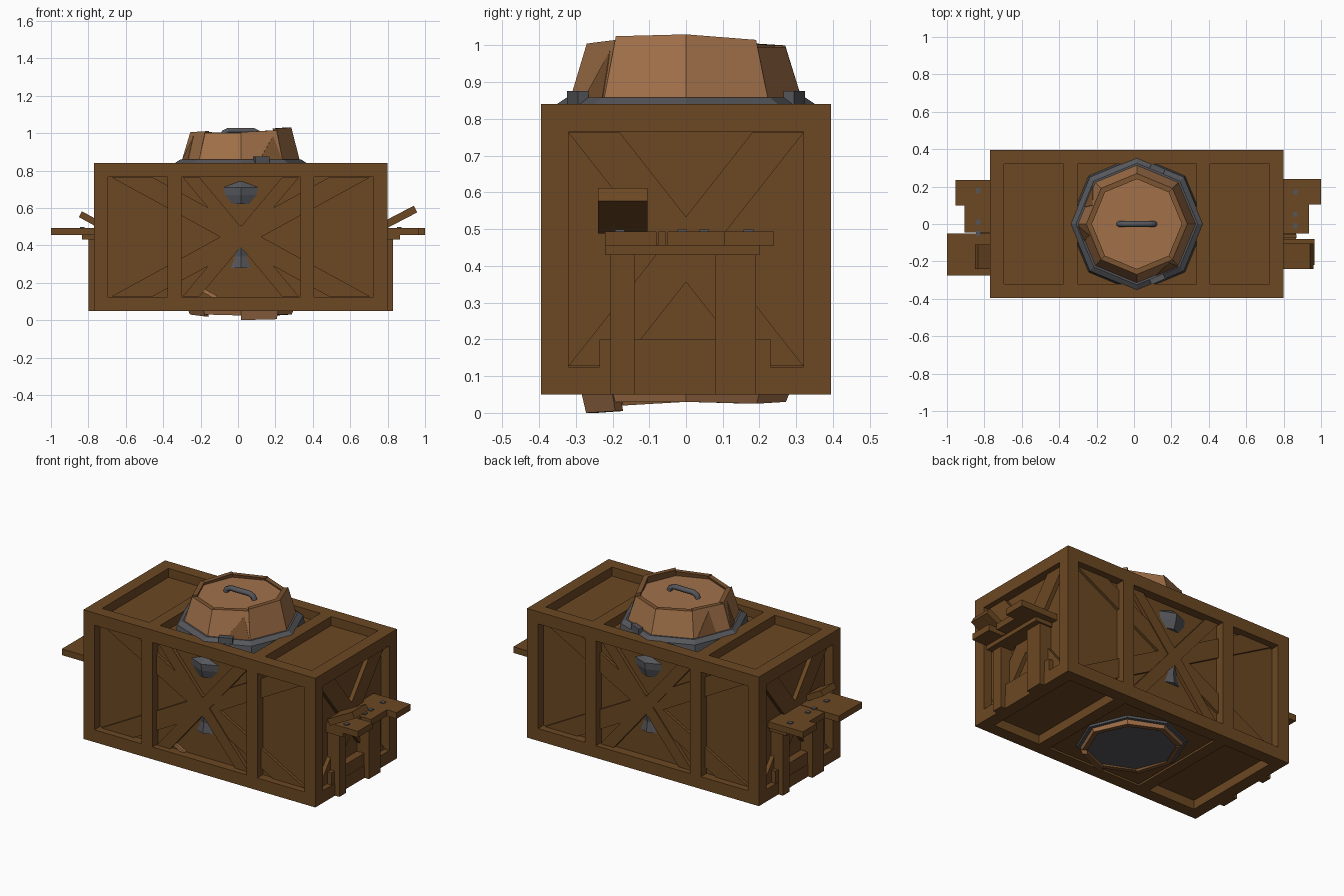
import bpy, bmesh, math
from mathutils import Vector, Matrix

if "Cube" in bpy.data.objects:
    bpy.data.objects.remove(bpy.data.objects["Cube"])

def material(name, rgb):
    m = bpy.data.materials.new(name)
    m.diffuse_color = (*rgb, 1)
    m.use_nodes = True
    m.node_tree.nodes["Principled BSDF"].inputs["Base Color"].default_value = m.diffuse_color
    return m

WOOD = material("brown wood", (0.150, 0.064, 0.016))
PALE = material("pale copper wood", (0.36, 0.165, 0.068))
MID = material("mid brown wood", (0.20, 0.088, 0.030))
IRON = material("dark iron", (0.092, 0.094, 0.104))

def finish(name, bm, *mats):
    bmesh.ops.recalc_face_normals(bm, faces=bm.faces)
    me = bpy.data.meshes.new(name)
    bm.to_mesh(me)
    bm.free()
    for m in mats:
        me.materials.append(m)
    ob = bpy.data.objects.new(name, me)
    bpy.context.collection.objects.link(ob)
    return ob

def box(name, x0, x1, y0, y1, z0, z1, mat=WOOD, turn=None):
    """Box from its limits, optionally turned (angle, axis) about its centre."""
    bm = bmesh.new()
    bmesh.ops.create_cube(bm, size=1)
    bm.transform(Matrix.Diagonal((abs(x1 - x0), abs(y1 - y0), abs(z1 - z0), 1)))
    if turn:
        bm.transform(Matrix.Rotation(turn[0], 4, turn[1]))
    bm.transform(Matrix.Translation(((x0 + x1) / 2, (y0 + y1) / 2, (z0 + z1) / 2)))
    return finish(name, bm, mat)

def extrude_poly(name, pts, vec, mat):
    bm = bmesh.new()
    f = bm.faces.new([bm.verts.new(p) for p in pts])
    r = bmesh.ops.extrude_face_region(bm, geom=[f])
    bmesh.ops.translate(bm, vec=vec, verts=[v for v in r["geom"] if isinstance(v, bmesh.types.BMVert)])
    return finish(name, bm, mat)

def octagon(r, z):
    return [Vector((CX + r * math.cos(i * math.pi / 4), r * math.sin(i * math.pi / 4), z)) for i in range(8)]

def lathe(name, profile, mat):
    """Eight-sided solid with capped ends from (radius, z) pairs."""
    bm = bmesh.new()
    rings = [[bm.verts.new(p) for p in octagon(r, z)] for r, z in profile]
    for a, b in zip(rings, rings[1:]):
        for i in range(8):
            j = (i + 1) % 8
            bm.faces.new((a[i], a[j], b[j], b[i]))
    bm.faces.new(rings[0])
    bm.faces.new(rings[-1])
    return finish(name, bm, mat)

CX, HX, HY, Z0, Z1 = 0.015, 0.785, 0.395, 0.05, 0.84
T, D = 0.075, 0.055          # frame width and recess depth
ZC = (Z0 + Z1) / 2

# Inner panels of the crate
box("inner_panels", CX - HX + D, CX + HX - D, -HY + D, HY - D, Z0 + D, Z1 - D)
box("bottom_centre_panel", CX - 0.32, CX + 0.32, -0.325, 0.325, Z0 + 0.012, Z0 + D)

# Frame bars
for sx in (-1, 1):
    xa, xb = CX + sx * (HX - T), CX + sx * HX
    for sy in (-1, 1):
        box("corner_post", xa, xb, sy * (HY - T), sy * HY, Z0, Z1)
    for z in (Z0, Z1 - T):
        box("end_rail", xa, xb, -HY + T, HY - T, z, z + T)
        box("cross_rail", CX + sx * 0.318, CX + sx * 0.392, -HY + T, HY - T, z, z + T)
    for sy in (-1, 1):
        box("middle_post", CX + sx * 0.318, CX + sx * 0.392, sy * (HY - T), sy * HY, Z0 + T, Z1 - T)
for sy in (-1, 1):
    for z in (Z0, Z1 - T):
        box("long_rail", CX - HX + T, CX + HX - T, sy * (HY - T), sy * HY, z, z + T)

# Crossed braces: reach = brace middle at the window top, w = level width
def brace(name, place, reach, w, depth_vec):
    h = 0.3175
    for s in (-1, 1):
        pts = [(s * reach - w / 2, h), (s * reach + w / 2, h), (-s * reach + w / 2, -h), (-s * reach - w / 2, -h)]
        extrude_poly(name, [place(u, v + ZC) for u, v in pts], depth_vec, WOOD)

for s in (-1, 1):
    y, x = s * (HY - D - 0.005), CX + s * (HX - D - 0.005)
    brace("long_brace", lambda u, z: (CX + u, y, z), 0.58, 0.22, (0, s * 0.022, 0))
    brace("steep_brace", lambda u, z: (CX + u, y, z), 0.265, 0.09, (0, s * 0.028, 0))
    brace("end_brace", lambda u, z: (x, u, z), 0.25, 0.14, (s * 0.03, 0, 0))

# Barrel: iron hoops that show through the side panels
lathe("upper_hoop", [(0.345, 0.74), (0.378, 0.71), (0.375, 0.67), (0.358, 0.62)], IRON)
lathe("lower_hoop", [(0.362, 0.40), (0.352, 0.34), (0.362, 0.28)], IRON)
lathe("top_hoop", [(0.365, 0.78), (0.355, 0.838), (0.325, 0.858)], IRON)
lathe("bottom_hoop", [(0.30, 0.05), (0.31, 0.09)], IRON)
lathe("bottom_disc", [(0.265, 0.04), (0.27, 0.07)], IRON)
lathe("lid_disc", [(0.30, 0.86), (0.25, 0.985)], PALE)
box("loose_splinter", -0.21, -0.11, -0.355, -0.335, 0.135, 0.155, PALE, (0.5, 'Y'))

# Barrel staves: tapered slabs with uneven ends
def stave(name, i, r0, z0, r1, za, zb, thick):
    bm = bmesh.new()
    j = (i + 1) % 8
    o0, o1, n0, n1 = octagon(r0, z0), octagon(r1, 0), octagon(r0 - thick, z0), octagon(r1 - thick, 0)
    up = lambda p, z: Vector((p.x, p.y, z))
    a, b, c, d = o0[i], o0[j], up(o1[j], zb), up(o1[i], za)
    e, f, g, h = n0[i], n0[j], up(n1[j], zb), up(n1[i], za)
    v = [bm.verts.new(p) for p in (a, b, c, d, e, f, g, h)]
    for q in ((0, 1, 2, 3), (5, 4, 7, 6), (3, 2, 6, 7), (0, 4, 5, 1), (1, 5, 6, 2), (4, 0, 3, 7)):
        bm.faces.new([v[k] for k in q])
    bm.faces.ensure_lookup_table()
    for k in range(1, 6):           # only the outer face is pale
        bm.faces[k].material_index = 1
    finish(name, bm, PALE, MID)

tops = [(1.03, 1.015), (0.995, 0.995), (1.0, 1.005), (1.01, 1.0),
        (1.005, 1.01), (1.0, 1.0), (1.005, 1.015), (1.025, 1.03)]
ends = [(0.03, 0.025), (0.025, 0.03), (0.03, 0.03), (0.025, 0.03),
        (0.03, 0.02), (0.03, 0.025), (0.0, 0.005), (0.03, 0.03)]
for i in range(8):
    stave("upper_stave", i, 0.315, 0.855, 0.27, *tops[i], 0.03)
    stave("lower_stave", i, 0.288, 0.07, 0.272, *ends[i], 0.03)

# Darker worn patches low on two staves
for i, (u0, u1) in ((6, (0.45, 0.98)), (3, (0.1, 0.6)), (4, (0.05, 0.4))):
    lo, hi = octagon(0.317, 0.858), octagon(0.277, 0.985)
    j = (i + 1) % 8
    p = [lo[i].lerp(lo[j], u0), lo[i].lerp(lo[j], u1), hi[i].lerp(hi[j], u1 - 0.1)]
    ang = (i + 0.5) * math.pi / 4
    extrude_poly("worn_patch", p, (0.002 * math.cos(ang), 0.002 * math.sin(ang), 0), MID)

# Lugs on the top hoop
for y in (-0.295, 0.295):
    box("hoop_lug", 0.085, 0.165, y - 0.015, y + 0.015, 0.84, 0.876, IRON, (0.4 if y < 0 else -0.4, 'Z'))

# Lid handle
cu = bpy.data.curves.new("lid_handle", 'CURVE')
cu.dimensions = '3D'
cu.bevel_depth = 0.016
cu.bevel_resolution = 1
cu.use_fill_caps = True
sp = cu.splines.new('POLY')
path = [(-0.095, 0.98), (-0.09, 0.999), (-0.065, 1.01), (0.065, 1.01), (0.09, 0.999), (0.095, 0.98)]
sp.points.add(len(path) - 1)
for pt, (x, z) in zip(sp.points, path):
    pt.co = (CX + x, 0, z + 0.005, 1)
cu.materials.append(IRON)
bpy.context.collection.objects.link(bpy.data.objects.new("lid_handle", cu))

# End shelves: posts, foot board, bearer and broken planks (y range, outer x)
def shelf(s, bearer, planks):
    xe = CX + s * HX
    for y0, y1 in ((-0.205, -0.14), (0.08, 0.19)):
        box("shelf_post", xe - s * 0.05, xe + s * 0.03, s * y0, s * y1, Z0, 0.43)
    box("foot_board", xe - s * 0.05, xe - s * 0.002, -0.235, 0.23, 0.12, 0.2)
    box("shelf_bearer", xe - s * 0.05, bearer, s * -0.22, s * 0.2, 0.43, 0.455)
    for y0, y1, xo in planks:
        box("shelf_plank", xe - s * 0.05, xo, y0, y1, 0.455, 0.493)
    for y in (-0.18, -0.01, 0.05, 0.17):
        box("shelf_bolt", xe + s * 0.05, xe + s * 0.075, s * y - 0.013, s * y + 0.013, 0.49, 0.499, IRON)

shelf(1, 0.865, ((-0.22, -0.08, 0.965), (-0.075, -0.055, 0.87), (-0.05, 0.105, 0.935), (0.105, 0.24, 1.0)))
shelf(-1, -0.835, ((-0.275, -0.05, -1.0), (-0.045, 0.1, -0.905), (0.1, 0.235, -0.955)))

# Snapped planks tilted upward above the shelves
box("right_snapped_plank", 0.77, 0.96, -0.24, -0.105, 0.53, 0.57, WOOD, (-0.48, 'Y'))
box("left_snapped_plank", -0.85, -0.73, -0.24, -0.11, 0.52, 0.555, WOOD, (0.5, 'Y'))
